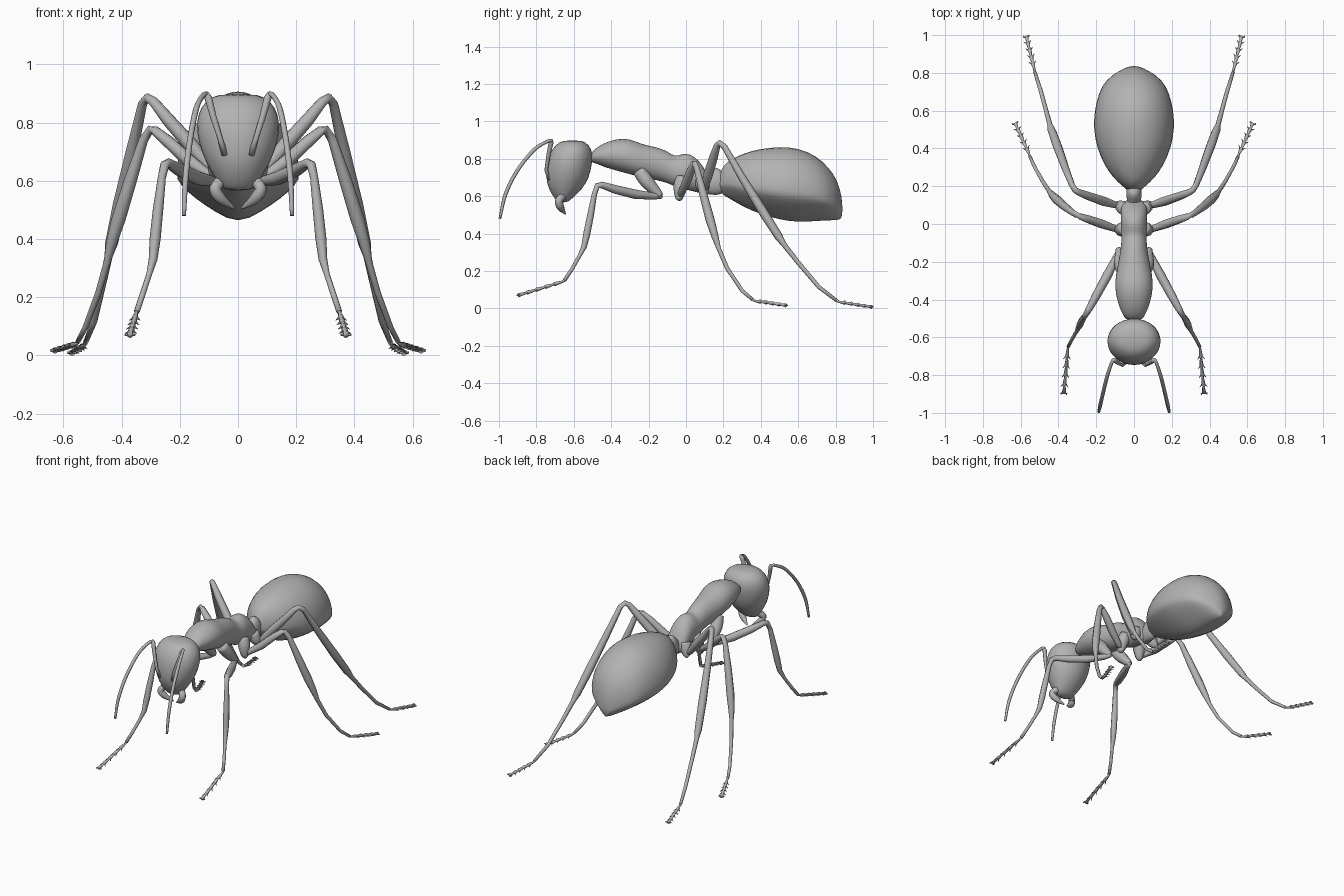
import bpy, bmesh, math
from mathutils import Vector

cube = bpy.data.objects.get("Cube")
if cube:
    bpy.data.objects.remove(cube, do_unlink=True)

GREY = (0.45, 0.45, 0.45, 1.0)
shell = bpy.data.materials.new("plain grey")
shell.use_nodes = True
shell.diffuse_color = GREY
shell.node_tree.nodes["Principled BSDF"].inputs["Base Color"].default_value = GREY


def skin(bm, rings):
    """Bridge equal rings of points into a closed tube."""
    loops = [[bm.verts.new(p) for p in ring] for ring in rings]
    for a, b in zip(loops, loops[1:]):
        for i in range(len(a)):
            j = (i + 1) % len(a)
            bm.faces.new((a[i], a[j], b[j], b[i]))
    bm.faces.new(loops[0][::-1])
    bm.faces.new(loops[-1])


def finish(name, bm, mirror=False, smooth_levels=0):
    bmesh.ops.recalc_face_normals(bm, faces=bm.faces)
    mesh = bpy.data.meshes.new(name)
    bm.to_mesh(mesh)
    bm.free()
    mesh.materials.append(shell)
    mesh.shade_smooth()
    obj = bpy.data.objects.new(name, mesh)
    bpy.context.collection.objects.link(obj)
    if mirror:
        obj.modifiers.new("mirror", 'MIRROR').use_mirror_merge = False
    if smooth_levels:
        sub = obj.modifiers.new("smooth", 'SUBSURF')
        sub.levels = sub.render_levels = smooth_levels
    return obj


def tube(bm, path, sides=8):
    """Round tube through (x, y, z, radius) stations."""
    pts = [Vector(p[:3]) for p in path]
    rings = []
    for i, p in enumerate(pts):
        before = (p - pts[i - 1]).normalized() if i else Vector()
        after = (pts[i + 1] - p).normalized() if i < len(pts) - 1 else Vector()
        along = (before + after).normalized()
        u = along.cross(Vector((1, 0, 0))).normalized()
        v = along.cross(u)
        turn = [math.tau * k / sides for k in range(sides)]
        rings.append([p + path[i][3] * (u * math.cos(t) + v * math.sin(t)) for t in turn])
    skin(bm, rings)


def rounded(path, steps=5):
    """Catmull-Rom resampling of a path, radius included."""
    pts = [Vector(p) for p in path]
    pts = [pts[0] * 2 - pts[1]] + pts + [pts[-1] * 2 - pts[-2]]
    out = []
    for a, b, c, d in zip(pts, pts[1:], pts[2:], pts[3:]):
        for k in range(steps):
            t = k / steps
            out.append((b * 2 + (c - a) * t + (a * 2 - b * 5 + c * 4 - d) * t**2
                        + (b * 3 - a - c * 3 + d) * t**3) / 2)
    return out + [pts[-2]]


def body(name, stations, middle=0.5, keel=0.0, sides=16):
    """Loft along y from (y, bottom, top, half width); keel sharpens the belly."""
    bm = bmesh.new()
    rings = []
    for y, low, high, w in stations:
        mid = low + (high - low) * middle
        ring = []
        for k in range(sides):
            c, s = math.cos(math.tau * k / sides), math.sin(math.tau * k / sides)
            if s >= 0:
                z = mid + (high - mid) * s
            else:
                z = mid - (mid - low) * (keel * (1 - abs(c)) - (1 - keel) * s)
            ring.append((w * c, y, z))
        rings.append(ring)
    skin(bm, rings)
    finish(name, bm, smooth_levels=1)


# Abdomen, waist and thorax
body("abdomen", [
    (.17, .63, .70, .03), (.20, .60, .77, .06), (.24, .575, .80, .11),
    (.31, .53, .835, .16), (.40, .49, .86, .20), (.50, .46, .87, .22),
    (.60, .445, .865, .215), (.70, .455, .82, .19), (.765, .46, .755, .15),
    (.81, .465, .69, .085), (.838, .475, .58, .02)], middle=0.4, keel=0.65)
body("waist", [
    (.07, .62, .69, .035), (.11, .61, .71, .035), (.15, .605, .76, .042),
    (.18, .605, .75, .042), (.22, .63, .70, .03)])
body("thorax", [
    (-.51, .78, .83, .045), (-.48, .775, .86, .06), (-.44, .755, .885, .08),
    (-.37, .735, .91, .1), (-.30, .715, .91, .103), (-.24, .70, .88, .092),
    (-.16, .685, .865, .076), (-.10, .67, .845, .068), (-.06, .65, .81, .068),
    (-.02, .635, .83, .073), (.02, .63, .83, .07), (.07, .615, .795, .073),
    (.11, .61, .73, .065), (.13, .63, .68, .04)])

# Head, lofted upward from (z, front y, back y, half width)
bm = bmesh.new()
rings = []
for z, front, back, w in [
        (.565, -.685, -.635, .045), (.59, -.705, -.605, .068), (.64, -.738, -.55, .1),
        (.70, -.752, -.515, .13), (.77, -.748, -.5, .147), (.83, -.732, -.495, .143),
        (.875, -.70, -.515, .115), (.9, -.66, -.555, .07)]:
    turn = [math.tau * k / 16 for k in range(16)]
    rings.append([(w * math.cos(t), (front + back) / 2 + (back - front) / 2 * math.sin(t), z)
                  for t in turn])
skin(bm, rings)
finish("head", bm, smooth_levels=1)

# Jaws
bm = bmesh.new()
tube(bm, rounded([(.05, -.655, .605, .022), (.078, -.68, .575, .02),
                  (.06, -.67, .54, .02), (.012, -.645, .505, .004)]))
finish("jaws", bm, mirror=True)

# Antennae: straight stalk, elbow and long curved whip
bm = bmesh.new()
tube(bm, [(.045, -.73, .69, .012), (.06, -.748, .74, .009), (.085, -.735, .82, .011),
          (.102, -.722, .885, .013), (.11, -.72, .9, .01)])
tube(bm, rounded([(.107, -.716, .897, .01), (.12, -.74, .893, .009), (.143, -.81, .85, .01),
                  (.165, -.9, .74, .01), (.18, -.965, .61, .01), (.186, -.995, .48, .007)]))
finish("antennae", bm, mirror=True)


def leg(name, hip, limb, foot_start, foot_end, joints=5):
    """Hip, jointed limb, and a barbed foot with two claws, on both sides."""
    bm = bmesh.new()
    tube(bm, rounded(hip, 3), 10)
    tube(bm, limb)
    a, b = Vector(foot_start), Vector(foot_end)
    step = (b - a) / joints
    across = step.cross(Vector((0, 0, 1))).normalized()
    path = [(*limb[-1][:3], .008)]
    for i in range(joints):
        p, q = a + step * i, a + step * (i + 0.85)
        path += [(*p, .006), (*q, .011)]
        for side in (-1, 1):
            tip = q + step * 0.3 + across * side * 0.02 - Vector((0, 0, .006))
            if i < joints - 1:
                tube(bm, [(*(q - step * 0.2), .006), (*tip, .001)], 5)
            else:
                bend = q + across * side * 0.015
                tube(bm, [(*(q - step * 0.2), .006), (*bend, .005),
                          (*(b + across * side * 0.014), .001)], 5)
    tube(bm, path)
    finish(name, bm, mirror=True)


leg("front_legs",
    [(.055, -.25, .735, .035), (.07, -.21, .68, .037), (.075, -.16, .625, .026),
     (.08, -.135, .6, .018)],
    [(.075, -.13, .6, .013), (.09, -.17, .6, .018), (.14, -.27, .61, .025),
     (.2, -.38, .637, .023), (.238, -.45, .66, .018), (.252, -.475, .655, .016),
     (.262, -.49, .61, .014), (.275, -.51, .5, .018), (.285, -.53, .4, .019),
     (.292, -.545, .33, .015), (.305, -.57, .28, .01), (.328, -.61, .21, .01),
     (.348, -.65, .15, .01)],
    (.35, -.66, .143), (.372, -.905, .068))

leg("middle_legs",
    [(.05, -.02, .7, .035), (.065, -.03, .65, .037), (.075, -.035, .6, .025),
     (.085, -.03, .585, .015)],
    [(.075, -.035, .6, .013), (.1, -.025, .62, .018), (.17, .0, .67, .024),
     (.24, .025, .735, .022), (.285, .04, .772, .017), (.302, .047, .775, .016),
     (.325, .06, .74, .016), (.37, .095, .6, .022), (.41, .13, .47, .024),
     (.435, .155, .385, .019), (.45, .175, .32, .012), (.48, .22, .215, .011),
     (.525, .3, .095, .01), (.55, .355, .048, .009)],
    (.555, .37, .04), (.632, .54, .016))

leg("hind_legs",
    [(.05, .08, .69, .035), (.065, .09, .65, .035), (.08, .1, .625, .024),
     (.09, .1, .615, .015)],
    [(.075, .1, .63, .013), (.1, .102, .65, .019), (.16, .12, .72, .026),
     (.24, .148, .81, .023), (.29, .167, .872, .018), (.312, .18, .885, .016),
     (.328, .205, .865, .016), (.365, .3, .7, .021), (.405, .41, .52, .025),
     (.435, .495, .385, .022), (.445, .525, .34, .014), (.465, .6, .245, .012),
     (.495, .71, .115, .011), (.525, .805, .042, .009)],
    (.528, .82, .035), (.572, 1.0, .008))
